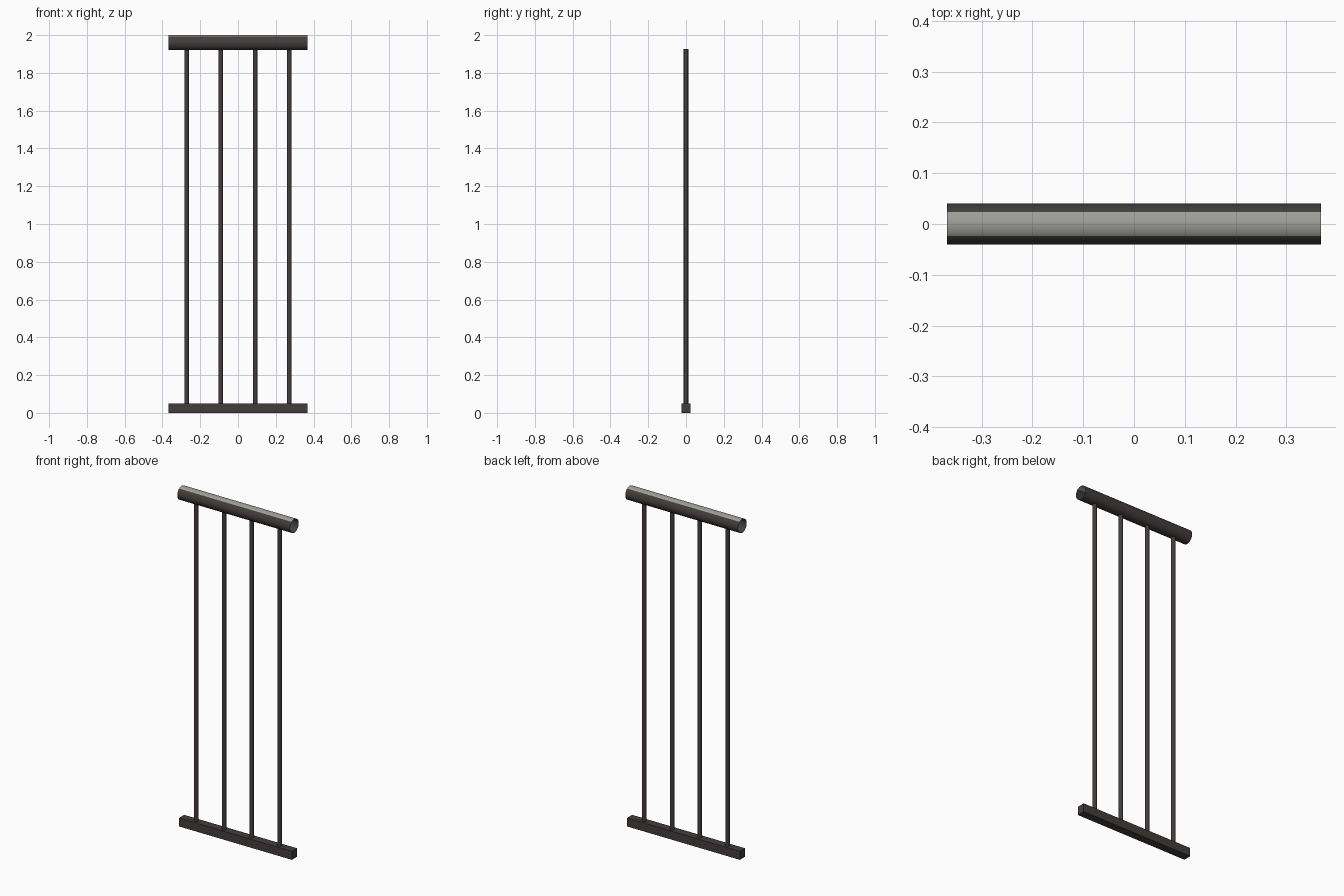
import bpy, bmesh, math

if "Cube" in bpy.data.objects:
    bpy.data.objects.remove(bpy.data.objects["Cube"])

HALF = 0.368      # half length of both rails
R = 0.04          # handrail radius
AXIS_Z = 1.96     # handrail centre height


def material(name, rgb):
    m = bpy.data.materials.new(name)
    m.diffuse_color = (*rgb, 1)
    m.use_nodes = True
    m.node_tree.nodes["Principled BSDF"].inputs["Base Color"].default_value = m.diffuse_color
    return m


dark = material("dark bronze", (0.055, 0.047, 0.044))
grey = material("pale grey", (0.34, 0.34, 0.32))


def finish(bm, name, mats, smooth=True):
    mesh = bpy.data.meshes.new(name)
    bmesh.ops.recalc_face_normals(bm, faces=bm.faces)
    for f in bm.faces:
        f.smooth = smooth and len(f.verts) == 4
    bm.to_mesh(mesh)
    bm.free()
    ob = bpy.data.objects.new(name, mesh)
    for m in mats:
        mesh.materials.append(m)
    bpy.context.collection.objects.link(ob)
    return ob


# Handrail: open tube with a pale strip along the top
bm = bmesh.new()
n = 40
rings = [[bm.verts.new((x, R * math.sin(2 * math.pi * i / n),
                        AXIS_Z + R * math.cos(2 * math.pi * i / n)))
          for i in range(n)] for x in (-HALF, HALF)]
for i in range(n):
    j = (i + 1) % n
    f = bm.faces.new((rings[0][i], rings[0][j], rings[1][j], rings[1][i]))
    top = f.calc_center_median().z > AXIS_Z + R * math.cos(math.radians(36))
    f.material_index = 1 if top else 0
finish(bm, "handrail", [dark, grey])

# Bottom rail: square bar
bm = bmesh.new()
bmesh.ops.create_cube(bm, size=1)
for v in bm.verts:
    v.co = (v.co.x * 2 * HALF, v.co.y * 0.048, (v.co.z + 0.5) * 0.05)
finish(bm, "bottom_rail", [dark], smooth=False)

# Four round balusters
for k in range(4):
    bm = bmesh.new()
    z0, z1 = 0.05, 1.927
    bmesh.ops.create_cone(bm, cap_ends=True, segments=16, radius1=0.012,
                          radius2=0.012, depth=z1 - z0)
    bmesh.ops.translate(bm, verts=bm.verts,
                        vec=((k - 1.5) * 0.181, 0, (z0 + z1) / 2))
    finish(bm, f"baluster_{k + 1}", [dark])
